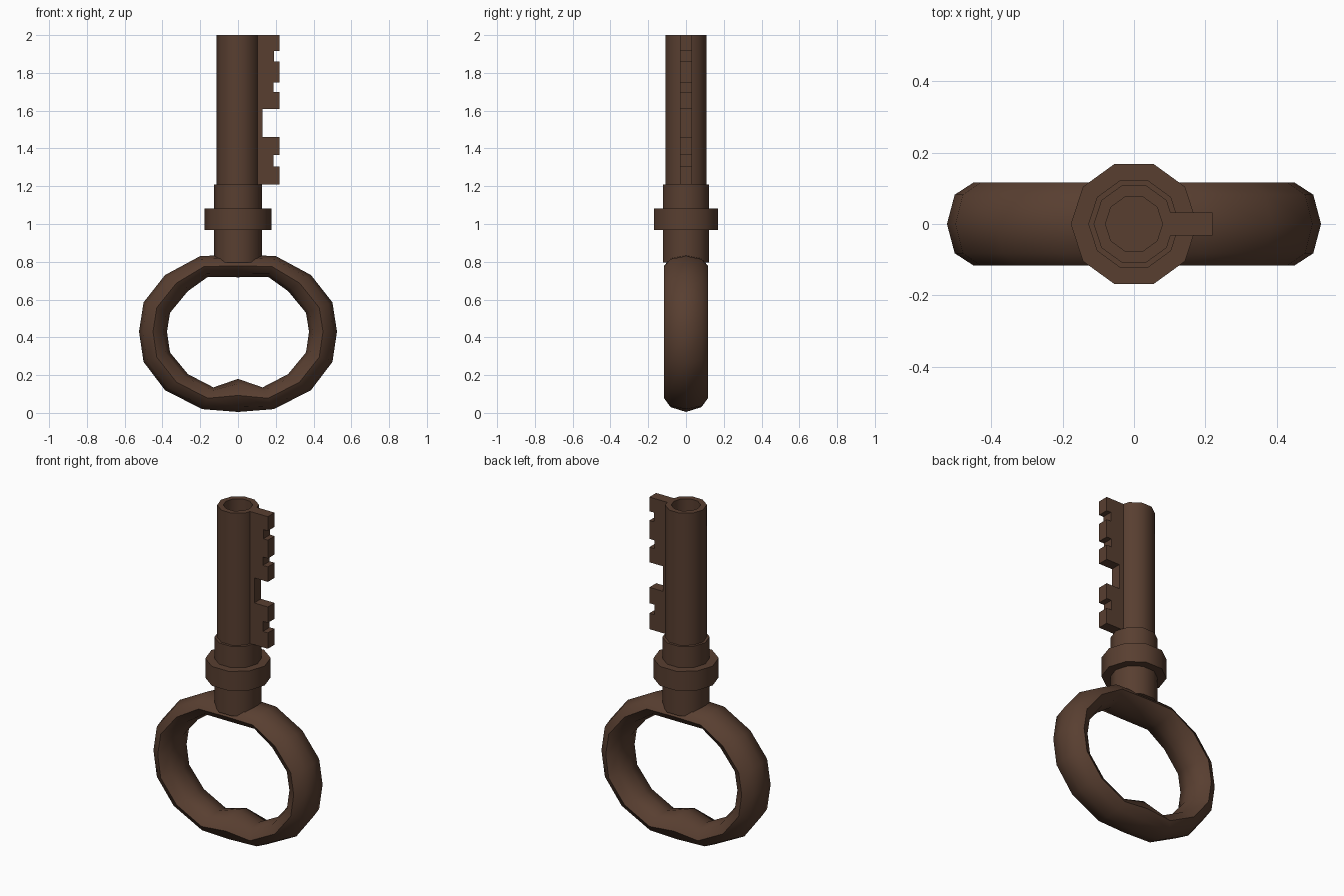
import bpy, bmesh, math

if "Cube" in bpy.data.objects:
    bpy.data.objects.remove(bpy.data.objects["Cube"])

iron = bpy.data.materials.new("rusty brown")
iron.diffuse_color = (0.098, 0.049, 0.030, 1)
iron.use_nodes = True
iron.node_tree.nodes["Principled BSDF"].inputs["Base Color"].default_value = iron.diffuse_color


def finish(name, bm, angle=None):
    bmesh.ops.recalc_face_normals(bm, faces=bm.faces[:])
    me = bpy.data.meshes.new(name)
    bm.to_mesh(me)
    bm.free()
    me.materials.append(iron)
    ob = bpy.data.objects.new(name, me)
    bpy.context.collection.objects.link(ob)
    if angle:
        bpy.ops.object.select_all(action='DESELECT')
        ob.select_set(True)
        bpy.context.view_layer.objects.active = ob
        bpy.ops.object.shade_smooth_by_angle(angle=math.radians(angle))
    return ob


def bridge(bm, a, b):
    for i in range(len(a)):
        j = (i + 1) % len(a)
        bm.faces.new((a[i], a[j], b[j], b[i]))


# Bow: oval ring lofted through octagonal sections (outer x, z, inner x, z)
half = [(0, .005, 0, .18), (.19, .02, .13, .135), (.386, .12, .265, .205),
        (.5, .27, .36, .32), (.524, .43, .376, .43), (.5, .585, .36, .53),
        (.386, .73, .265, .645), (.2, .83, .16, .72), (0, .838, 0, .718)]
sections = half + [(-a, b, -c, d) for a, b, c, d in half[-2:0:-1]]
bm = bmesh.new()
loops = []
for ox, oz, ix, iz in sections:
    loop = []
    for k in range(8):
        c, s = math.cos(k * math.pi / 4), math.sin(k * math.pi / 4)
        loop.append(bm.verts.new(((ox + ix) / 2 + c * (ox - ix) / 2, .116 * s,
                                  (oz + iz) / 2 + c * (oz - iz) / 2)))
    loops.append(loop)
for i, loop in enumerate(loops):
    bridge(bm, loop, loops[(i + 1) % len(loops)])
finish("bow_ring", bm, 60)

# Stem: ten-sided stepped profile (radius, height) ending in a hollow tip
profile = [(.128, .795), (.128, .967), (.177, .967), (.177, 1.083),
           (.128, 1.083), (.128, 1.21), (.113, 1.21), (.113, 2), (.08, 2), (.08, 1.7)]
bm = bmesh.new()
loops = [[bm.verts.new((r * math.cos(k * math.pi / 5), r * math.sin(k * math.pi / 5), z))
          for k in range(10)] for r, z in profile]
for a, b in zip(loops, loops[1:]):
    bridge(bm, a, b)
bm.faces.new(loops[0])
bm.faces.new(loops[-1])
finish("stem_and_collar", bm, 40)

# Bit: toothed plate extruded from its front outline
steps = [(.22, 1.21, 1.305), (.187, 1.305, 1.365), (.22, 1.365, 1.46), (.13, 1.46, 1.61),
         (.22, 1.61, 1.70), (.187, 1.70, 1.75), (.22, 1.75, 1.86), (.19, 1.86, 1.915),
         (.22, 1.915, 2)]
outline = [(.095, 1.21)] + [p for x, lo, hi in steps for p in ((x, lo), (x, hi))] + [(.095, 2)]
bm = bmesh.new()
front, back = [[bm.verts.new((x, y, z)) for x, z in outline] for y in (-.032, .032)]
bridge(bm, front, back)
bm.faces.new(front)
bm.faces.new(back)
finish("key_bit", bm)
